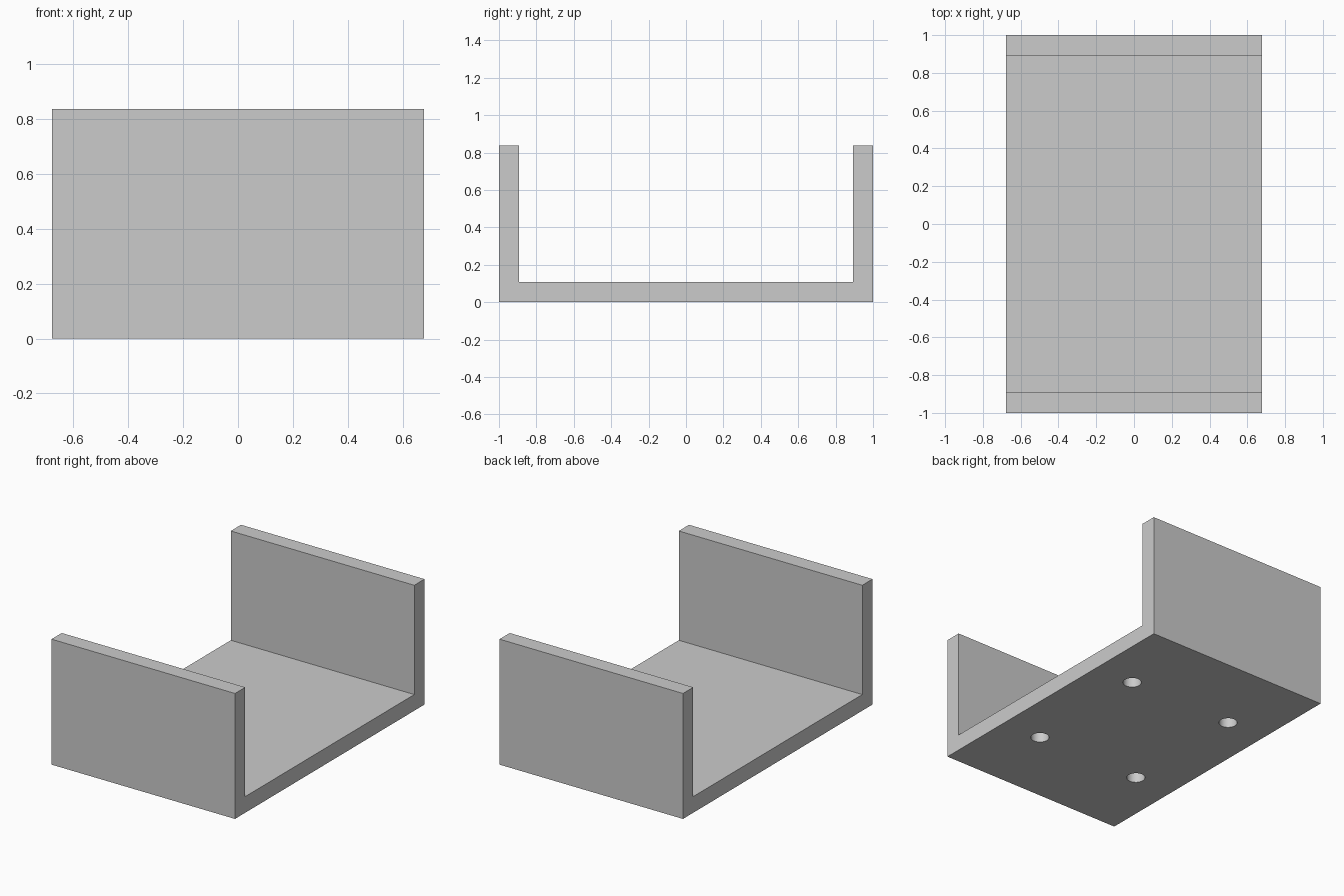
import bpy
import bmesh
import math
from mathutils import Matrix, Vector

cube = bpy.data.objects.get("Cube")
if cube:
    bpy.data.objects.remove(cube, do_unlink=True)

HALF_X, HALF_Y, HEIGHT, WALL = 0.678, 1.0, 0.838, 0.108
HOLE_X, HOLE_Y, HOLE_RADIUS, HOLE_DEPTH = 0.39, 0.447, 0.057, 0.081

grey = bpy.data.materials.new("plain grey")
grey.use_nodes = True
colour = (0.6, 0.6, 0.6, 1)
grey.diffuse_color = colour
grey.node_tree.nodes["Principled BSDF"].inputs["Base Color"].default_value = colour


def add_object(name, bm):
    bmesh.ops.recalc_face_normals(bm, faces=bm.faces)
    mesh = bpy.data.meshes.new(name)
    bm.to_mesh(mesh)
    bm.free()
    mesh.materials.append(grey)
    obj = bpy.data.objects.new(name, mesh)
    bpy.context.collection.objects.link(obj)
    return obj


# U-shaped channel: side profile extruded across the width
inner = HALF_Y - WALL
half_profile = [(inner, WALL), (inner, HEIGHT), (HALF_Y, HEIGHT), (HALF_Y, 0)]
profile = half_profile + [(-y, z) for y, z in reversed(half_profile)]
bm = bmesh.new()
side = bm.faces.new([bm.verts.new((-HALF_X, y, z)) for y, z in profile])
extruded = bmesh.ops.extrude_face_region(bm, geom=[side])["geom"]
moved = [v for v in extruded if isinstance(v, bmesh.types.BMVert)]
bmesh.ops.translate(bm, verts=moved, vec=Vector((2 * HALF_X, 0, 0)))
channel = add_object("u_channel", bm)

# Four blind round holes in the underside
bm = bmesh.new()
for sx in (-1, 1):
    for sy in (-1, 1):
        bmesh.ops.create_cone(
            bm, cap_ends=True, segments=48, radius1=HOLE_RADIUS,
            radius2=HOLE_RADIUS, depth=2 * HOLE_DEPTH,
            matrix=Matrix.Translation((sx * HOLE_X, sy * HOLE_Y, 0)))
cutter = add_object("hole_cutter", bm)
cutter.hide_render = True
cutter.display_type = 'WIRE'

cut = channel.modifiers.new("holes", 'BOOLEAN')
cut.operation = 'DIFFERENCE'
cut.solver = 'EXACT'
cut.object = cutter

# Apply the cut, drop the helper, smooth only the hole walls
bpy.context.view_layer.objects.active = channel
channel.select_set(True)
bpy.ops.object.modifier_apply(modifier=cut.name)
bpy.data.objects.remove(cutter, do_unlink=True)
bpy.ops.object.shade_smooth_by_angle(angle=math.radians(30))
